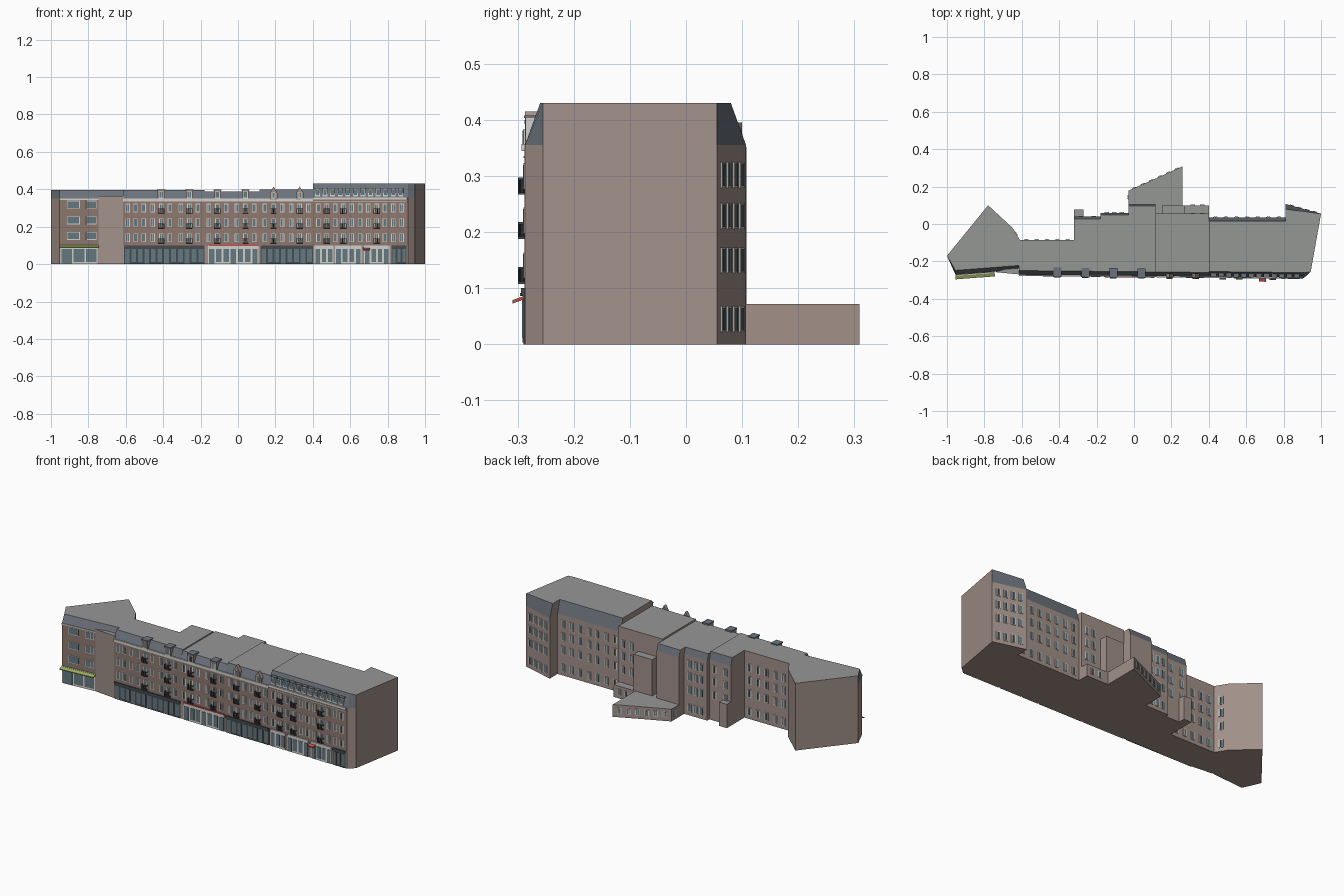
import bpy, bmesh
from mathutils import Vector

if "Cube" in bpy.data.objects:
    bpy.data.objects.remove(bpy.data.objects["Cube"])


def material(name, r, g, b):
    m = bpy.data.materials.new(name)
    m.diffuse_color = (r, g, b, 1)
    m.use_nodes = True
    m.node_tree.nodes["Principled BSDF"].inputs["Base Color"].default_value = m.diffuse_color
    return m


BRICK = material("brick", .36, .28, .25)
FACADE = material("facade_brick", .27, .19, .16)
ROOF = material("flat_roof", .30, .31, .30)
SLATE = material("slate", .15, .17, .20)
WHITE = material("white_trim", .65, .64, .60)
GLASS = material("glass", .13, .19, .22)
DARK = material("dark_trim", .06, .07, .075)
RED = material("red", .55, .08, .07)
GREEN = material("green", .35, .42, .12)


def finish(name, bm, mats):
    bmesh.ops.recalc_face_normals(bm, faces=bm.faces)
    mesh = bpy.data.meshes.new(name)
    bm.to_mesh(mesh)
    bm.free()
    for m in mats:
        mesh.materials.append(m)
    ob = bpy.data.objects.new(name, mesh)
    bpy.context.collection.objects.link(ob)


def block(name, pts, eave, top=None):
    """Footprint (x, y, roof inset in y) raised to the eave, then to a mansard top."""
    bm = bmesh.new()
    rings = [[bm.verts.new((x, y, z)) for x, y, d in pts] for z in (0, eave)]
    if top:
        rings.append([bm.verts.new((x, y + d, top)) for x, y, d in pts])
    n = len(pts)
    bm.faces.new(rings[0])
    for lo, hi in zip(rings, rings[1:]):
        for i in range(n):
            bm.faces.new((lo[i], lo[(i + 1) % n], hi[(i + 1) % n], hi[i]))
    bm.faces.new(rings[-1])
    bmesh.ops.recalc_face_normals(bm, faces=bm.faces)
    for f in bm.faces:
        f.material_index = 1 if f.normal.z > .97 else 2 if f.normal.z > .1 else 0
    finish(name, bm, [BRICK, ROOF, SLATE])


class Wall:
    """Places boxes along a wall from p to q; the outside is on the right hand."""
    def __init__(self, p, q):
        self.p = Vector((*p, 0))
        self.u = (Vector((*q, 0)) - self.p).normalized()
        self.n = Vector((self.u.y, -self.u.x, 0))
        self.length = (Vector((*q, 0)) - self.p).length

    def box(self, part, s0, s1, z0, z1, out, back=-.004, drop=0):
        bm = parts[part][0]
        v = [bm.verts.new(self.p + self.u * s + self.n * o + Vector((0, 0, z - (drop if o == out else 0))))
             for s, o, z in [(s, o, z) for z in (z0, z1) for s, o in
                             ((s0, back), (s1, back), (s1, out), (s0, out))]]
        for f in ((0, 1, 2, 3), (4, 5, 6, 7), (0, 1, 5, 4), (1, 2, 6, 5), (2, 3, 7, 6), (3, 0, 4, 7)):
            bm.faces.new([v[i] for i in f])

    def window(self, s, z, w=.024, h=.046, out=.003, bars=1):
        self.box("window_frames", s - w / 2, s + w / 2, z, z + h, out)
        pane = (w - .006) / (bars + 1)
        for i in range(bars + 1):
            a = s - w / 2 + .003 + i * pane
            self.box("window_glass", a + .0008, a + pane - .0008, z + .003, z + h - .003, out + .001)

    def balcony(self, s, z, w=.034):
        self.box("balconies", s - w / 2, s + w / 2, z - .004, z, .014)
        self.box("balconies", s - w / 2, s + w / 2, z + .023, z + .026, .014, .012)
        for i in range(8):
            a = s - w / 2 + i * (w - .002) / 7
            self.box("balconies", a, a + .002, z, z + .024, .014, .012)
        for a in (s - w / 2, s + w / 2 - .002):
            self.box("balconies", a, a + .002, z + .022, z + .026, .014, 0)

    def shop(self, s0, s1, part, panes):
        self.box(part, s0, s1, 0, .098, .003)
        self.box(part, s0, s1, .086, .1, .007)
        w = (s1 - s0) / panes
        for i in range(panes):
            a = s0 + i * w
            self.box("window_glass", a + .005, a + w - .005, .012 if i % 3 else .003, .08, .005)

    def grid(self, cols, rows, margin=.035, **kw):
        for i in range(cols):
            t = .5 if cols == 1 else i / (cols - 1)
            for z in rows:
                self.window(margin + t * (self.length - 2 * margin), z, **kw)


parts = {n: (bmesh.new(), m) for n, m in (
    ("window_frames", WHITE), ("window_glass", GLASS), ("balconies", DARK), ("cornice", WHITE),
    ("dark_shopfronts", DARK), ("white_shopfronts", WHITE), ("red_awnings", RED),
    ("green_awning", GREEN), ("dormer_brick", BRICK), ("dormer_caps", SLATE), ("facade_skin", FACADE))}

# Building volumes
F = .022
block("corner_house", [(-.955, -.27, F), (-.745, -.254, F), (-.61, -.243, F), (-.61, -.085, 0),
                       (-.65, -.02, 0), (-.78, .10, 0), (-1, -.17, 0)], .35, .395)
block("link_wall", [(-.745, -.257, 0), (-.61, -.27, 0), (-.61, -.22, 0)], .365)
block("terrace_west", [(-.615, -.271, F), (-.18, -.275, F), (-.18, .04, -.012), (-.32, .04, -.012),
                       (-.32, -.085, 0), (-.615, -.085, 0)], .35, .395)
block("terrace_middle", [(-.18, -.275, F), (.115, -.278, F), (.115, .108, -.012), (-.03, .108, -.012),
                         (-.03, .06, -.012), (-.18, .06, -.012)], .35, .388)
block("terrace_east", [(.115, -.278, F), (.4, -.281, F), (.4, .055, 0), (.115, .055, 0)], .35, .398)
block("end_house", [(.4, -.281, .027), (.91, -.287, .027), (.945, -.255, 0), (1, .055, 0),
                    (.81, .107, -.027), (.81, .035, -.02), (.4, .035, -.02)], .355, .43)
# Rear extensions
block("rear_annex", [(-.03, .10, 0), (.26, .10, 0), (.26, .309, 0), (.12, .245, 0), (-.03, .178, 0)], .072)
block("rear_lean", [(.115, .05, 0), (.40, .05, 0), (.40, .10, 0), (.115, .10, 0)], .072)
block("stair_tower", [(.15, .05, 0), (.27, .05, 0), (.27, .10, 0), (.15, .10, 0)], .285)
block("rear_closet", [(-.32, .03, 0), (-.27, .03, 0), (-.27, .078, 0), (-.32, .078, 0)], .14)

# Main street front; positions below are x + .615
X0 = .615
front = Wall((-.615, -.271), (.91, -.287))
front.box("facade_skin", .001, front.length, .1, .35, .001)
ROWS = (.118, .198, .277)
bays = (-.41, -.26, -.11, .04, .19, .33)
columns = [-.59, -.548, -.505] + [b + d for b in bays for d in (-.046, 0, .046)]
for x in columns:
    for z in ROWS:
        front.window(x + X0, z)
        if x in bays:
            front.balcony(x + X0, z - .006)
for i in range(11):
    for z in ROWS:
        front.window(1.045 + i * .0445, z)
        if i in (1, 3, 7):
            front.balcony(1.045 + i * .0445, z - .006)
front.box("cornice", 0, 1.015, .335, .35, .006)
front.box("cornice", 1.015, 1.52, .345, .357, .006)
front.box("cornice", 1.015, 1.52, .332, .336, .003)

# Shopfronts
for a, b, part, n in ((-.61, -.4, "dark_shopfronts", 6), (-.4, -.18, "dark_shopfronts", 6),
                      (-.16, .11, "white_shopfronts", 7), (.12, .4, "dark_shopfronts", 8),
                      (.41, .51, "white_shopfronts", 3), (.52, .66, "white_shopfronts", 4),
                      (.675, .81, "white_shopfronts", 4), (.82, .9, "dark_shopfronts", 3)):
    front.shop(a + X0, b + X0, part, n)
front.box("red_awnings", -.155 + X0, .11 + X0, .098, .104, .009)
front.box("red_awnings", .668 + X0, .705 + X0, .083, .089, .024, drop=.01)

# Roof dormers and pointed gables
for x in bays:
    s = x + X0
    if x < .1:
        front.box("dormer_brick", s - .019, s + .019, .345, .393, .006, -.035)
        front.box("dormer_caps", s - .022, s + .022, .393, .4, .01, -.04)
        front.window(s, .352, w=.026, h=.036, out=.008)
    else:
        bm = parts["dormer_brick"][0]
        y = -.279 - .003 * x
        rings = [[bm.verts.new((x + dx, yy, z)) for dx, z in
                  ((-.02, .345), (.02, .345), (.02, .38), (0, .415), (-.02, .38))] for yy in (y - .007, y + .014)]
        for r in rings:
            bm.faces.new(r)
        for i in range(5):
            bm.faces.new((rings[0][i], rings[0][(i + 1) % 5], rings[1][(i + 1) % 5], rings[1][i]))
        front.window(s, .352, w=.02, h=.032, out=.009)
for i in range(12):
    s = 1.04 + i * .0405
    front.box("dormer_caps", s - .015, s + .015, .403, .408, .002, -.03)
    front.box("cornice", s - .013, s + .013, .362, .403, -.001, -.03)
    front.box("window_glass", s - .009, s + .009, .369, .398, 0, -.02)

# Corner house front
corner = Wall((-.955, -.27), (-.745, -.254))
corner.box("facade_skin", .001, corner.length, .09, .35, .001)
for z in (.13, .213, .297):
    corner.window(.075, z, w=.07, h=.042, bars=2)
    corner.window(.172, z, w=.056, h=.042, bars=2)
corner.shop(.005, .205, "white_shopfronts", 3)
corner.box("green_awning", 0, .21, .098, .103, .026, drop=.012)
corner.box("cornice", 0, .21, .343, .35, .004)

# Rear windows
REAR = (.022, .127, .206, .279)
for p, q, cols, rows in (((1, .055), (.81, .107), 4, REAR), ((.81, .035), (.4, .035), 7, REAR),
                         ((.4, .055), (.28, .055), 2, REAR[1:]), ((-.03, .06), (-.18, .06), 3, REAR),
                         ((-.18, .04), (-.32, .04), 2, REAR[1:]), ((-.32, -.085), (-.61, -.085), 5, REAR),
                         ((-.61, -.085), (-.65, -.02), 1, REAR)):
    Wall(p, q).grid(cols, rows)
for p, q, cols in (((.26, .309), (-.03, .178), 6), ((-.03, .178), (-.03, .108), 1), ((.4, .1), (.28, .1), 2)):
    Wall(p, q).grid(cols, (.02,), h=.036)

for name, (bm, mat) in parts.items():
    finish(name, bm, [mat])
